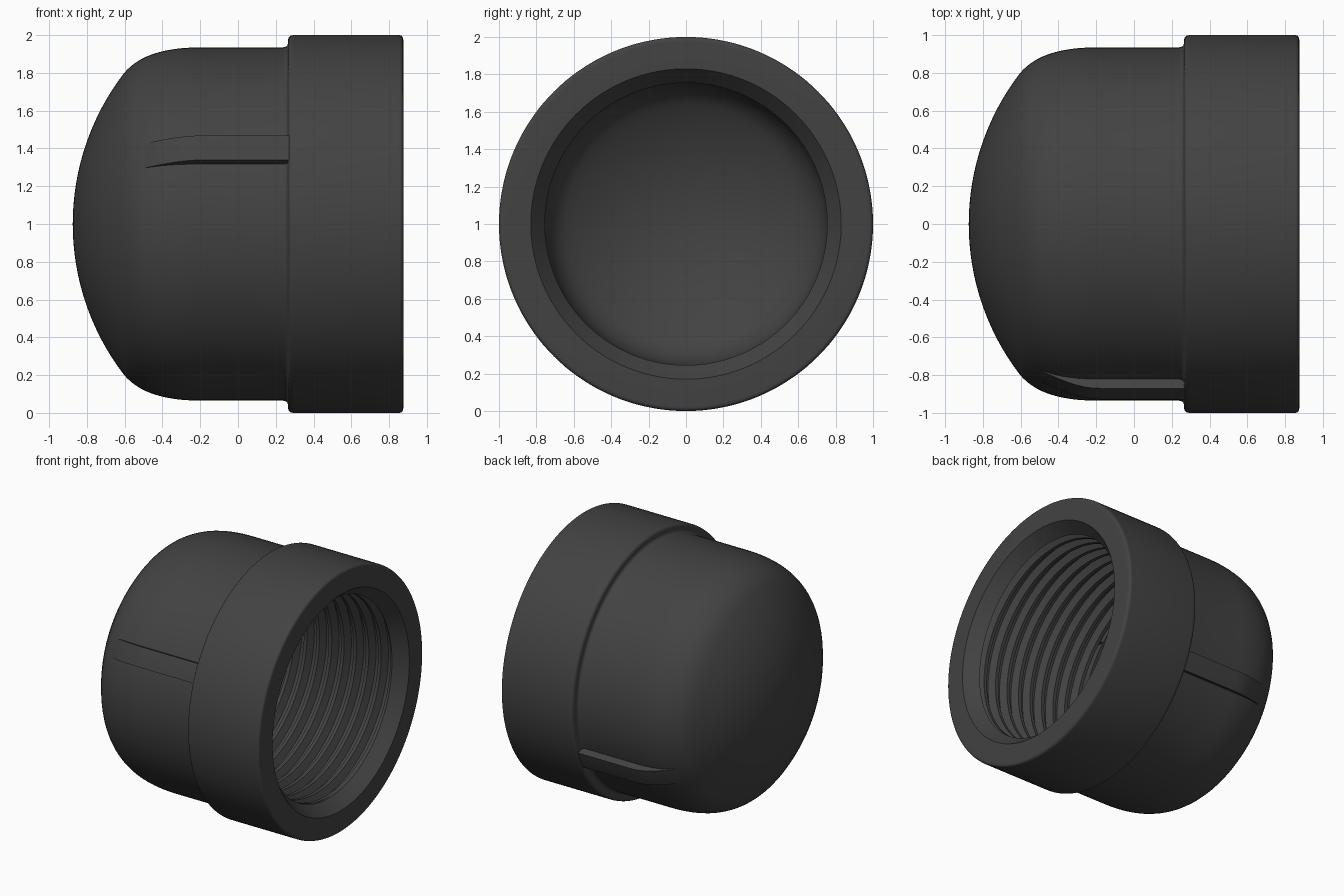
import bpy, bmesh, math
from math import sin, cos, pi, sqrt

if "Cube" in bpy.data.objects:
    bpy.data.objects.remove(bpy.data.objects["Cube"])

SEG = 144
mat = bpy.data.materials.new("dark_grey")
mat.diffuse_color = (0.055, 0.055, 0.055, 1)
mat.use_nodes = True
mat.node_tree.nodes["Principled BSDF"].inputs["Base Color"].default_value = mat.diffuse_color


def bez(a, b, c, n):
    return [tuple((1 - t) ** 2 * p + 2 * t * (1 - t) * q + t * t * r for p, q, r in zip(a, b, c))
            for t in (i / n for i in range(n + 1))]


def finish(bm, name):
    bmesh.ops.remove_doubles(bm, verts=bm.verts, dist=1e-5)
    bmesh.ops.recalc_face_normals(bm, faces=bm.faces)
    me = bpy.data.meshes.new(name)
    bm.to_mesh(me)
    bm.free()
    me.materials.append(mat)
    ob = bpy.data.objects.new(name, me)
    bpy.context.collection.objects.link(ob)
    bpy.ops.object.select_all(action='DESELECT')
    ob.select_set(True)
    bpy.context.view_layer.objects.active = ob
    bpy.ops.object.shade_smooth_by_angle(angle=math.radians(28))
    return ob


def pt(x, r, a):
    return (x, r * cos(a), 1 + r * sin(a))


def face(bm, vs):
    vs = list(dict.fromkeys(vs))
    if len(vs) > 2:
        bm.faces.new(vs)


def lathe(bm, prof):
    # revolve an (x, radius) profile about the cap axis
    rows = [[bm.verts.new(pt(x, r, 2 * pi * i / SEG)) for i in range(SEG)] for x, r in prof]
    for p, q in zip(rows, rows[1:]):
        for i in range(SEG):
            k = (i + 1) % SEG
            face(bm, [p[i], p[k], q[k], q[i]])


def thread(bm, x_start, pitch, turns, crest, root):
    # helical sheet whose ends are clamped flush with the bore
    m = 8
    shape = [0, 0, 0.5, 1, 1, 1, 0.5, 0]
    x_end = x_start - pitch * turns
    cols = []
    for i in range(SEG):
        col = []
        for j in range(m * (turns + 1) + 1):
            x = x_start + pitch * (i / SEG - j / m)
            r = crest + (root - crest) * shape[j % m]
            if x >= x_start - 1e-6 or x <= x_end + 1e-6:
                x, r = min(max(x, x_end), x_start), crest
            col.append(bm.verts.new(pt(x, r, 2 * pi * i / SEG)))
        cols.append(col)
    for i in range(SEG):
        a, last = cols[i], i == SEG - 1
        b, s = cols[(i + 1) % SEG], m if last else 0
        for j in range(len(a) - 1):
            face(bm, [a[j], a[j + 1], b[max(0, j + 1 - s)], b[max(0, j - s)]])


# cap shell: domed end, body, collar, chamfered mouth
R, cx = 1.31, 0.435
ang = math.asin(0.79 / R)
outer = [(cx - R * cos(ang * i / 16), R * sin(ang * i / 16)) for i in range(16)]
outer += bez((-0.61, 0.79), (-0.50, 0.935), (-0.2, 0.935), 12)
outer += bez((0.235, 0.935), (0.265, 0.935), (0.265, 0.963), 5)
outer += bez((0.265, 0.97), (0.265, 1.0), (0.295, 1.0), 5)
outer += bez((0.85, 1.0), (0.875, 1.0), (0.875, 0.975), 5)
outer += [(0.875, 0.83), (0.78, 0.755)]

# inside: plain bore below the thread, then the hollow dome
PITCH, TURNS, X0 = 0.105, 9, 0.78
inner = [(X0 - PITCH * TURNS, 0.755)]
inner += bez((-0.25, 0.755), (-0.43, 0.755), (-0.51, 0.64), 8)
R2 = (0.64 ** 2 + 0.19 ** 2) / (2 * 0.19)
a2 = math.asin(0.64 / R2)
inner += [(-0.70 + R2 - R2 * cos(a2 * i / 12), R2 * sin(a2 * i / 12)) for i in range(11, -1, -1)]

bm = bmesh.new()
lathe(bm, outer)
lathe(bm, inner)
thread(bm, X0, PITCH, TURNS, 0.755, 0.805)
finish(bm, "threaded_cap")


# raised ribs running from the collar and fading into the dome
def rib(name, angle):
    top = [(0.30, 0.988), (-0.18, 0.988), (-0.22, 0.986), (-0.26, 0.980), (-0.30, 0.970),
           (-0.34, 0.957), (-0.40, 0.932), (-0.48, 0.893), (-0.54, 0.845)]
    widths = [0.071 * k / 3 for k in range(-3, 4)]
    bm = bmesh.new()
    rows = []
    for x, r in top:
        ring = [(sqrt(r * r - w * w), w) for w in widths] + [(0.825, 0.071), (0.825, -0.071)]
        rows.append([bm.verts.new((x, d * cos(angle) - w * sin(angle),
                                   1 + d * sin(angle) + w * cos(angle))) for d, w in ring])
    for p, q in zip(rows, rows[1:]):
        for i in range(len(p)):
            k = (i + 1) % len(p)
            bm.faces.new([p[i], p[k], q[k], q[i]])
    bm.faces.new(rows[0])
    bm.faces.new(rows[-1])
    finish(bm, name)


tilt = math.radians(24.2)
rib("front_rib", pi - tilt)
rib("back_rib", -tilt)
